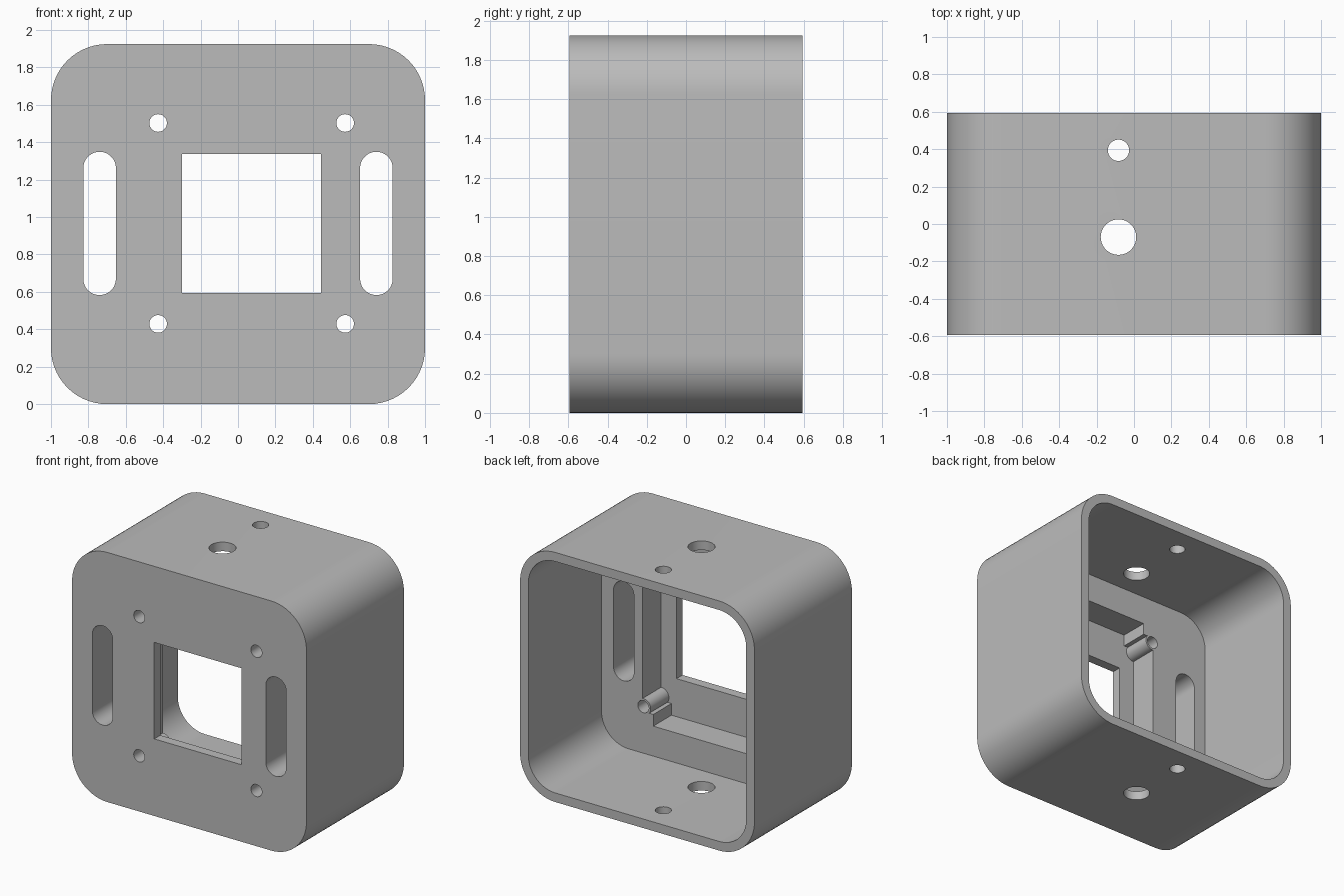
import bpy, bmesh, math

if "Cube" in bpy.data.objects:
    bpy.data.objects.remove(bpy.data.objects["Cube"], do_unlink=True)

grey = bpy.data.materials.new("plain_grey")
grey.use_nodes = True
colour = (0.5, 0.5, 0.5, 1)
grey.diffuse_color = colour
for node in grey.node_tree.nodes:
    if node.type == 'BSDF_PRINCIPLED':
        node.inputs["Base Color"].default_value = colour


def prism(name, centre, size, radius, start, end, axis='Y', steps=14):
    """Rounded rectangle extruded along an axis; full radius gives a circle or slot."""
    cu, cv = centre
    hu, hv = size[0] / 2, size[1] / 2
    outline = []
    corners = ((1, 1), (-1, 1), (-1, -1), (1, -1))
    for quarter, (su, sv) in enumerate(corners):
        count = steps if radius else 0
        for i in range(count + 1):
            a = math.pi / 2 * (quarter + i / max(count, 1))
            outline.append((cu + su * (hu - radius) + radius * math.cos(a),
                            cv + sv * (hv - radius) + radius * math.sin(a)))
    bm = bmesh.new()
    place = (lambda u, v, w: (u, w, v)) if axis == 'Y' else (lambda u, v, w: (u, v, w))
    lower = bm.faces.new([bm.verts.new(place(u, v, start)) for u, v in outline])
    grown = bmesh.ops.extrude_face_region(bm, geom=[lower])
    shift = place(0, 0, end - start)
    bmesh.ops.translate(bm, vec=shift,
                        verts=[g for g in grown["geom"] if isinstance(g, bmesh.types.BMVert)])
    bmesh.ops.remove_doubles(bm, verts=bm.verts, dist=1e-5)
    bmesh.ops.recalc_face_normals(bm, faces=bm.faces)
    mesh = bpy.data.meshes.new(name)
    bm.to_mesh(mesh)
    bm.free()
    mesh.materials.append(grey)
    obj = bpy.data.objects.new(name, mesh)
    bpy.context.collection.objects.link(obj)
    return obj


def cut(target, cutter):
    """Subtract the cutter, then discard it."""
    cutter.hide_render = True
    mod = target.modifiers.new("cut", 'BOOLEAN')
    mod.operation = 'DIFFERENCE'
    mod.solver = 'EXACT'
    mod.object = cutter
    bpy.context.view_layer.objects.active = target
    bpy.ops.object.modifier_apply(modifier=mod.name)
    bpy.data.objects.remove(cutter, do_unlink=True)


def hole(centre, radius, start, end, axis='Y'):
    return prism("hole_cutter", centre, (2 * radius, 2 * radius), radius, start, end, axis, 10)


W, H, D, WALL = 2.0, 1.925, 0.594, 0.07
MID = (0, H / 2)
BOARD = (0.073, 0.966)          # centre of the window and its recess
screws = [(BOARD[0] + sx * 0.5, BOARD[1] + sz * 0.537) for sx in (-1, 1) for sz in (-1, 1)]

# Rounded housing, open at the back, with a thick front wall
housing = prism("housing", MID, (W, H), 0.3, -D, D)
cut(housing, prism("cavity", MID, (W - 2 * WALL, H - 2 * WALL), 0.3 - WALL, -0.298, 1))

# Recess behind the window, leaving corner blocks and screw bosses standing
recess = prism("recess", BOARD, (1.01, 1.33), 0, -0.52, 0)
for sx in (-1, 1):
    for sz in (-1, 1):
        corner = (BOARD[0] + sx * 0.505, BOARD[1] + sz * 0.665)
        cut(recess, prism("block", corner, (0.18, 0.18), 0, -1, 1))
for s in screws:
    cut(recess, hole(s, 0.063, -1, 1))
cut(housing, recess)

# Window, screw holes and side slots through the front
cut(housing, prism("window", BOARD, (0.744, 0.744), 0, -1, 0))
for s in screws:
    cut(housing, hole(s, 0.047, -1, 0))
for x in (-0.74, 0.74):
    cut(housing, prism("slot", (x, BOARD[1]), (0.174, 0.766), 0.087, -1, 0))

# Mounting holes through top and bottom
cut(housing, hole((-0.083, 0.394), 0.057, -1, 3, 'Z'))
cut(housing, hole((-0.083, -0.07), 0.095, -1, 3, 'Z'))

# Smooth rounded walls with crisp edges
bpy.ops.object.select_all(action='DESELECT')
housing.select_set(True)
bpy.context.view_layer.objects.active = housing
bpy.ops.object.shade_smooth_by_angle(angle=math.radians(30))
